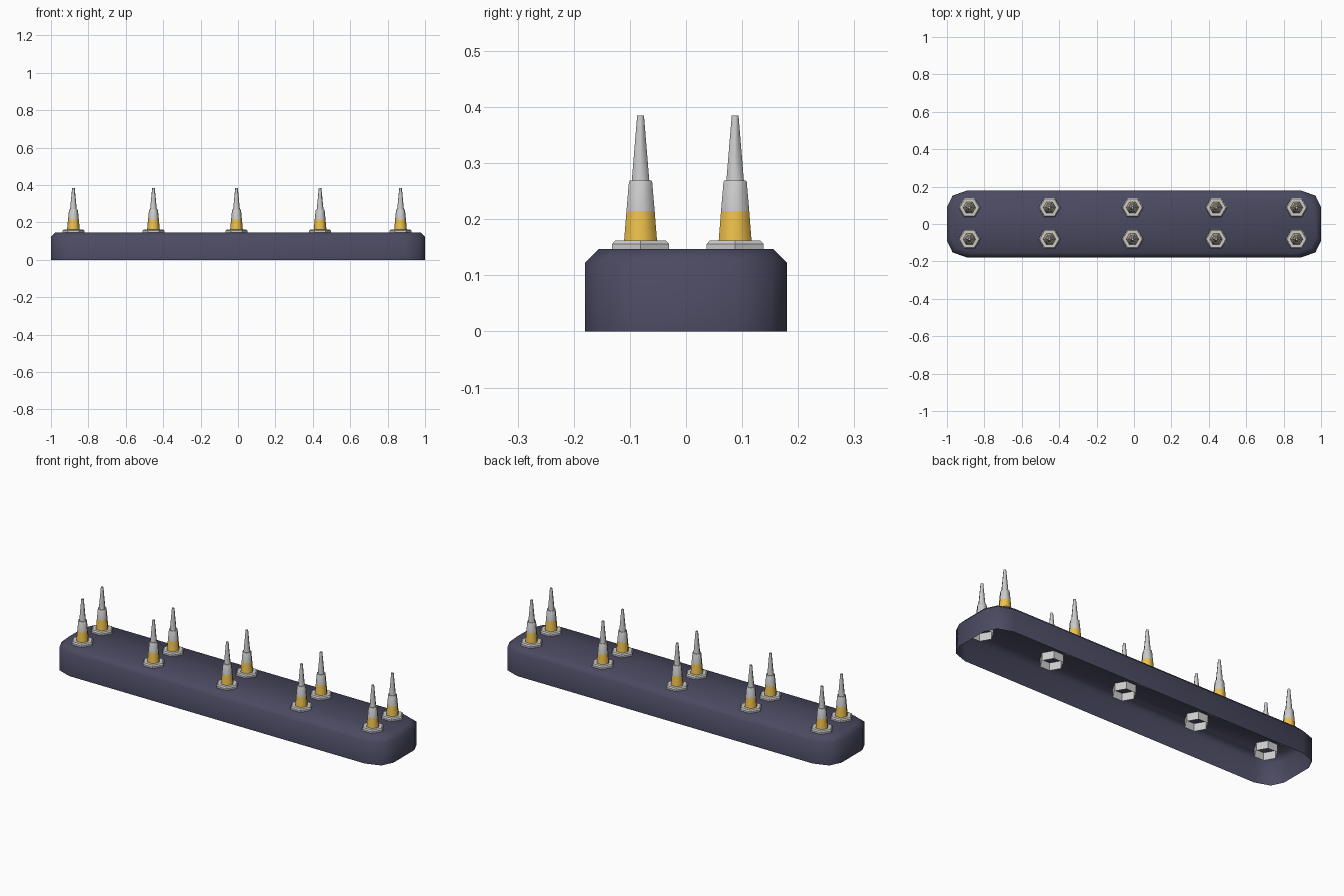
import bpy, bmesh, math

if "Cube" in bpy.data.objects:
    bpy.data.objects.remove(bpy.data.objects["Cube"])


def material(name, color):
    m = bpy.data.materials.new(name)
    m.diffuse_color = (*color, 1)
    m.use_nodes = True
    m.node_tree.nodes["Principled BSDF"].inputs["Base Color"].default_value = m.diffuse_color
    return m


def loft(name, rings, cap_top=True, angle=40, mats=(), band_mats=None):
    """Skin a list of rings (each a list of xyz points), open at the bottom."""
    bm = bmesh.new()
    loops = [[bm.verts.new(p) for p in ring] for ring in rings]
    n = len(loops[0])
    for k, (a, b) in enumerate(zip(loops, loops[1:])):
        for i in range(n):
            j = (i + 1) % n
            f = bm.faces.new((a[i], a[j], b[j], b[i]))
            if band_mats:
                f.material_index = band_mats[k]
    if cap_top:
        bm.faces.new(loops[-1])
    mesh = bpy.data.meshes.new(name)
    bm.to_mesh(mesh)
    bm.free()
    for m in mats:
        mesh.materials.append(m)
    ob = bpy.data.objects.new(name, mesh)
    bpy.context.collection.objects.link(ob)
    bpy.context.view_layer.objects.active = ob
    bpy.ops.object.select_all(action='DESELECT')
    ob.select_set(True)
    bpy.ops.object.shade_smooth_by_angle(angle=math.radians(angle))
    return ob


def hexagons(profile):
    return [[(r * math.cos(i * math.pi / 3), r * math.sin(i * math.pi / 3), z)
             for i in range(6)] for r, z in profile]


def base_outline(inset, z):
    quarter = [(1, 0.09), (0.97, 0.152), (0.89, 0.18)]
    pts = []
    for sx, sy in ((1, 1), (-1, 1), (-1, -1), (1, -1)):
        q = [(sx * (x - inset), sy * (y - inset), z) for x, y in quarter]
        pts += q if sx * sy > 0 else q[::-1]
    return pts


dark = material("dark_blue_grey", (0.07, 0.068, 0.12))
gold = material("gold", (0.85, 0.53, 0.07))
grey = material("grey", (0.8, 0.8, 0.8))

# Hollow base bar, open underneath
loft("base_bar", [base_outline(0, 0), base_outline(0, 0.122), base_outline(0.025, 0.147)],
     angle=60, mats=[dark])

# Hex nut passing through the top, and the stepped spike standing on it
nut = loft("hex_nut", hexagons([(0.0585, 0.105), (0.0585, 0.156), (0.052, 0.162)]))
spike = loft("spike", hexagons([(0.034, 0.160), (0.029, 0.215), (0.024, 0.266), (0.0225, 0.269),
                                (0.018, 0.269), (0.007, 0.385)]),
             angle=65, mats=[grey, gold], band_mats=[1, 0, 0, 0, 0])

# Two rows of five
spots = [(x, y) for y in (-0.081, 0.0875) for x in (-0.88, -0.452, -0.008, 0.439, 0.869)]
for part in (nut, spike):
    for k, (x, y) in enumerate(spots):
        ob = part
        if k:
            ob = part.copy()
            ob.name = f"{part.name}_{k + 1}"
            bpy.context.collection.objects.link(ob)
        ob.location = (x, y, 0)
